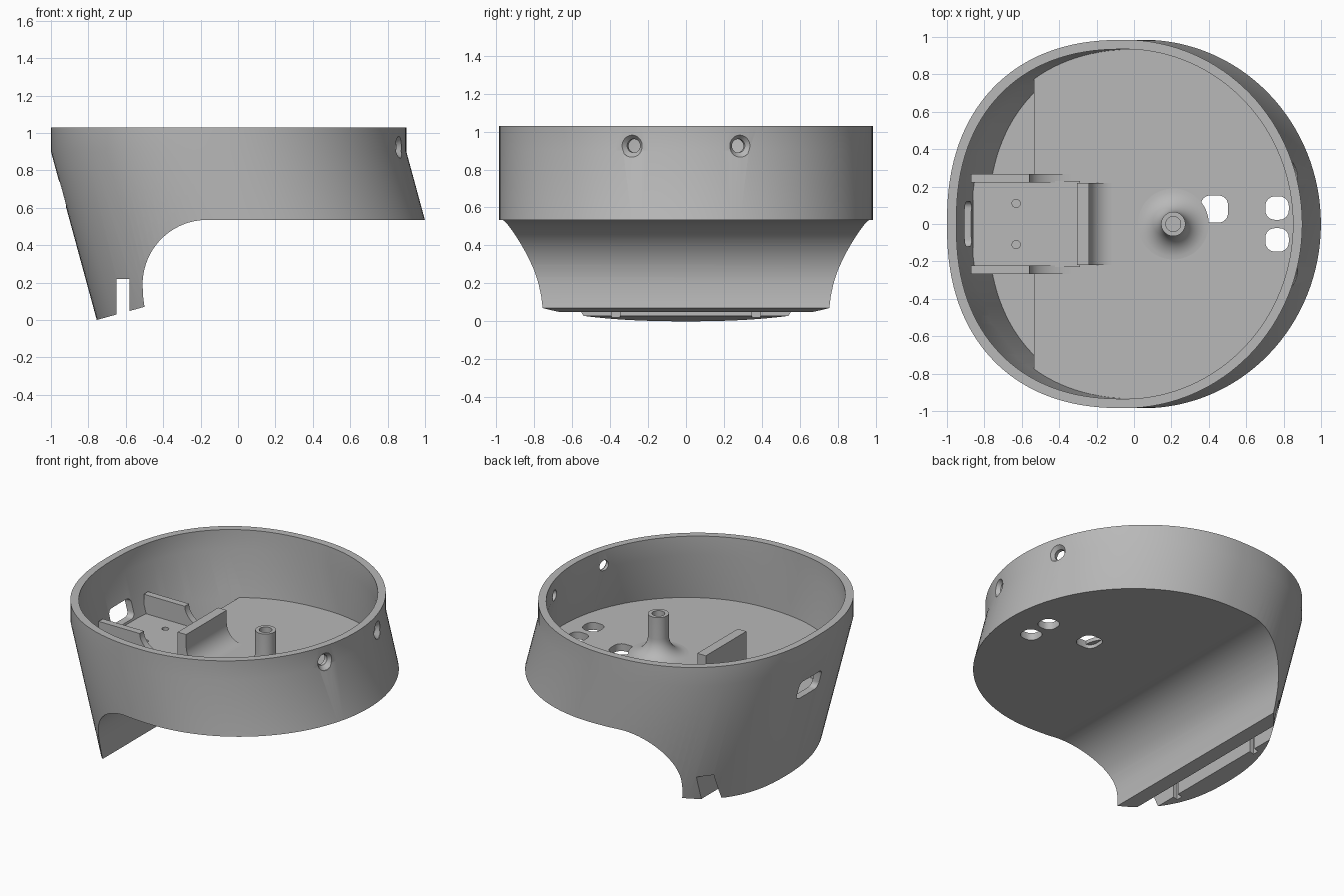
import bpy, bmesh, math
from mathutils import Matrix

if "Cube" in bpy.data.objects:
    bpy.data.objects.remove(bpy.data.objects["Cube"])

grey = bpy.data.materials.new("plain grey")
grey.diffuse_color = (0.48, 0.48, 0.48, 1)
grey.use_nodes = True
grey.node_tree.nodes["Principled BSDF"].inputs["Base Color"].default_value = grey.diffuse_color


def finish(name, bm):
    bmesh.ops.recalc_face_normals(bm, faces=bm.faces)
    me = bpy.data.meshes.new(name)
    bm.to_mesh(me)
    bm.free()
    ob = bpy.data.objects.new(name, me)
    bpy.context.collection.objects.link(ob)
    me.materials.append(grey)
    return ob


def loft(name, rings):
    """Closed skin through rings of equal point count."""
    bm = bmesh.new()
    vs = [[bm.verts.new(p) for p in r] for r in rings]
    n = len(vs[0])
    for a, b in zip(vs, vs[1:]):
        for i in range(n):
            j = (i + 1) % n
            bm.faces.new((a[i], a[j], b[j], b[i]))
    bm.faces.new(vs[0])
    bm.faces.new(vs[-1])
    return finish(name, bm)


def prism(name, pts, y0, y1):
    """Front-view (x, z) outline extruded along y."""
    return loft(name, [[(x, y, z) for x, z in pts] for y in (y0, y1)])


def box(name, x0, x1, y0, y1, z0, z1):
    return prism(name, [(x0, z0), (x1, z0), (x1, z1), (x0, z1)], y0, y1)


def ring(z, inset=0.0, n=128):
    """Egg-shaped wall section, leaning below z = 0.9, blunter on the left."""
    c = -0.05 + 0.272 * max(0, 0.9 - z)
    a, b = 0.95 - inset, 0.985 - inset
    pts = []
    for i in range(n):
        t = 2 * math.pi * i / n
        cs, sn = math.cos(t), math.sin(t)
        e = 2 / 2.3 if cs < 0 else 1
        pts.append((c + a * math.copysign(abs(cs) ** e, cs),
                    b * math.copysign(abs(sn) ** e, sn), z))
    return pts


def boolean(ob, cutter, op='DIFFERENCE'):
    m = ob.modifiers.new("cut", 'BOOLEAN')
    m.operation = op
    m.solver = 'EXACT'
    m.object = cutter
    dg = bpy.context.evaluated_depsgraph_get()
    me = bpy.data.meshes.new_from_object(ob.evaluated_get(dg))
    ob.modifiers.clear()
    ob.data = me
    bpy.data.objects.remove(cutter)


def rounded(cx, cy, w, h, r):
    """Rounded rectangle points."""
    out = []
    for k, (sx, sy) in enumerate([(1, 1), (-1, 1), (-1, -1), (1, -1)]):
        for i in range(7):
            t = math.pi / 2 * (k + i / 6)
            out.append((cx + sx * (w / 2 - r) + r * math.cos(t),
                        cy + sy * (h / 2 - r) + r * math.sin(t)))
    return out


FLOOR = 0.585

# Leaning shell, trimmed by the side profile
shell = loft("shell", [ring(-0.1), ring(0.9), ring(1.03)])
arc = [(-0.165 - 0.345 * math.sin(t), 0.19 + 0.345 * math.cos(t))
       for t in [math.pi / 2 * i / 24 for i in range(25)]]
under = [(2, 0.535)] + arc + [(-0.508, 0.13), (-0.5, 0.07), (-1.2, -0.122),
                              (-1.2, -0.5), (2, -0.5)]
boolean(shell, prism("under_cutter", under, -2, 2))

# Main cavity and the lower pocket at the left
boolean(shell, loft("cavity_cutter", [ring(FLOOR, .05), ring(.9, .05), ring(1.2, .05)]))
pocket = loft("pocket_cutter", [ring(0.27, .05), ring(0.65, .05)])
boolean(pocket, box("limit", -2, -0.535, -2, 2, 0, 2), 'INTERSECT')
boolean(shell, pocket)

# Groove and small notches in the foot
boolean(shell, box("groove_cutter", -0.65, -0.58, -2, 2, -0.5, 0.22))
for s in (-1, 1):
    boolean(shell, box("notch_cutter", -0.68, -0.62, s * 0.37 - 0.022,
                       s * 0.37 + 0.022, -0.5, 0.2))

# Cable openings in the floor
for cx, cy, w in [(0.43, 0.08, 0.145), (0.765, 0.085, 0.125), (0.765, -0.085, 0.125)]:
    p = rounded(cx, cy, w, w, 0.05)
    boolean(shell, loft("floor_hole_cutter", [[(x, y, z) for x, y in p] for z in (0.4, 0.7)]))

# Rounded port in the left wall
p = rounded(0, 0.675, 0.24, 0.13, 0.035)
boolean(shell, loft("port_cutter", [[(x, y, z) for y, z in p] for x in (-1.2, -0.82)]))

# Countersunk screw holes in the right wall
for s in (-1, 1):
    rot = Matrix.Translation((-0.05, 0, 0.925)) @ Matrix.Rotation(s * math.radians(17.3), 4, 'Z')
    rings = []
    for d, r in [(0.8, 0.036), (0.928, 0.036), (0.957, 0.06), (1.15, 0.06)]:
        rings.append([rot @ Matrix.Translation((d, r * math.cos(t), r * math.sin(t))) @
                      Matrix.Identity(4).to_translation()
                      for t in [2 * math.pi * i / 32 for i in range(32)]])
    boolean(shell, loft("screw_cutter", rings))

# Board tray with two screw holes
tray = box("tray", -0.862, -0.29, -0.23, 0.23, 0.53, 0.6)
for s in (-1, 1):
    hole = [(-0.63 + 0.022 * math.cos(i * math.pi / 12),
             s * 0.11 + 0.022 * math.sin(i * math.pi / 12)) for i in range(24)]
    boolean(tray, loft("tray_hole_cutter", [[(x, y, z) for x, y in hole] for z in (0.545, 0.7)]))

# Tray side walls with scooped ends
scoop = [(-0.34 - 0.22 * math.sin(t), 0.73 - 0.14 * math.cos(t))
         for t in [math.pi / 2 * i / 12 for i in range(13)]]
side = [(-0.872, 0.55), (-0.34, 0.55)] + scoop + [(-0.872, 0.73)]
for s, n in ((1, "back"), (-1, "front")):
    prism("tray_wall_" + n, side, s * 0.222, s * 0.268)

# Tray stop with curved flank
flank = [(-0.12 - 0.12 * math.sin(t), 0.705 - 0.12 * math.cos(t))
         for t in [math.pi / 2 * i / 12 for i in range(13)]]
prism("tray_stop", [(-0.305, 0.56), (-0.12, 0.56)] + flank + [(-0.24, 0.79), (-0.305, 0.79)],
      -0.22, 0.22)

# Hollow screw post with flared base
prof = [(0.19, 0.56)] + [(0.19 - 0.125 * math.sin(t), 0.71 - 0.125 * math.cos(t))
                         for t in [math.pi / 2 * i / 10 for i in range(11)]]
prof += [(0.065, 0.86), (0.04, 0.86), (0.04, 0.65)]
loft("screw_post", [[(0.21 + r * math.cos(a), r * math.sin(a), z)
                     for a in [2 * math.pi * i / 48 for i in range(48)]] for r, z in prof])

# Smooth shading with crisp edges
for ob in bpy.context.scene.objects:
    ob.select_set(True)
bpy.context.view_layer.objects.active = shell
bpy.ops.object.shade_smooth_by_angle(angle=math.radians(28))
